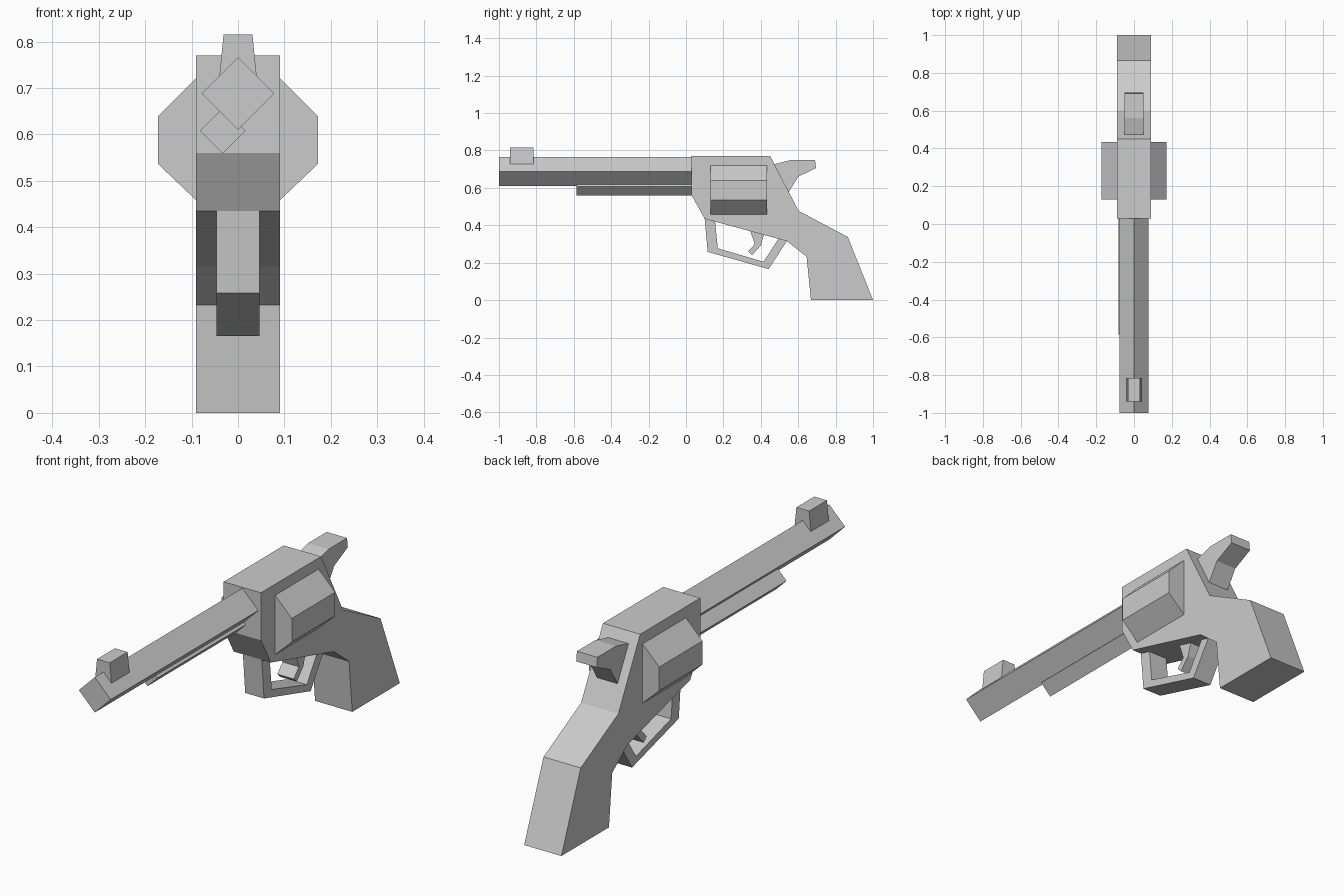
import bpy, bmesh
from mathutils import Vector

if "Cube" in bpy.data.objects:
    bpy.data.objects.remove(bpy.data.objects["Cube"])


def prism(name, profile, to_start, to_end):
    """Join two copies of a 2D profile, placed by the two mapping functions."""
    bm = bmesh.new()
    a = [bm.verts.new(to_start(*p)) for p in profile]
    b = [bm.verts.new(to_end(*p)) for p in profile]
    n = len(profile)
    bm.faces.new(a)
    bm.faces.new(b[::-1])
    for i in range(n):
        j = (i + 1) % n
        bm.faces.new((a[j], a[i], b[i], b[j]))
    bmesh.ops.recalc_face_normals(bm, faces=bm.faces)
    mesh = bpy.data.meshes.new(name)
    bm.to_mesh(mesh)
    bm.free()
    obj = bpy.data.objects.new(name, mesh)
    bpy.context.collection.objects.link(obj)
    return obj


def side_plate(name, profile, half_width):
    """Side (y, z) profile, extruded symmetrically across x."""
    return prism(name, profile,
                 lambda y, z: Vector((-half_width, y, z)),
                 lambda y, z: Vector((half_width, y, z)))


def lengthwise(name, profile, y0, y1):
    """Front (x, z) profile, extruded along y."""
    return prism(name, profile,
                 lambda x, z: Vector((x, y0, z)),
                 lambda x, z: Vector((x, y1, z)))


def diamond(x, z, r):
    return [(x - r, z), (x, z - r), (x + r, z), (x, z + r)]


# Frame and grip in one silhouette
side_plate("frame_and_grip", [
    (0.03, 0.77), (0.45, 0.77), (0.602, 0.477), (0.865, 0.338), (1.0, 0.0),
    (0.668, 0.0), (0.645, 0.232), (0.54, 0.315), (0.10, 0.435), (0.03, 0.56)], 0.091)

# Square barrel and the thinner rod below it, both turned on edge
lengthwise("barrel", diamond(0, 0.688, 0.078), -1.0, 0.06)
lengthwise("ejector_rod", diamond(-0.033, 0.608, 0.049), -0.585, 0.06)

# Front sight, slightly tapered
lengthwise("front_sight", [(-0.04, 0.727), (0.04, 0.727), (0.031, 0.815), (-0.031, 0.815)],
           -0.94, -0.815)

# Eight-sided cylinder bulging from both sides of the frame
cz = 0.588
lengthwise("cylinder", [
    (-0.172, cz - 0.052), (-0.09, cz - 0.13), (0.09, cz - 0.13), (0.172, cz - 0.052),
    (0.172, cz + 0.052), (0.09, cz + 0.134), (-0.09, cz + 0.134), (-0.172, cz + 0.052)],
    0.13, 0.433)

# Hammer with its spur
side_plate("hammer", [
    (0.45, 0.722), (0.475, 0.727), (0.56, 0.749), (0.69, 0.749), (0.695, 0.706),
    (0.60, 0.66), (0.547, 0.575), (0.50, 0.59)], 0.05)

# Trigger guard: outer path out, inner path back
side_plate("trigger_guard", [
    (0.099, 0.445), (0.116, 0.258), (0.442, 0.166), (0.545, 0.325),
    (0.505, 0.345), (0.415, 0.205), (0.17, 0.277), (0.154, 0.435)], 0.046)

# Trigger
side_plate("trigger", [
    (0.338, 0.385), (0.368, 0.30), (0.332, 0.26), (0.353, 0.24),
    (0.40, 0.292), (0.42, 0.36)], 0.04)
